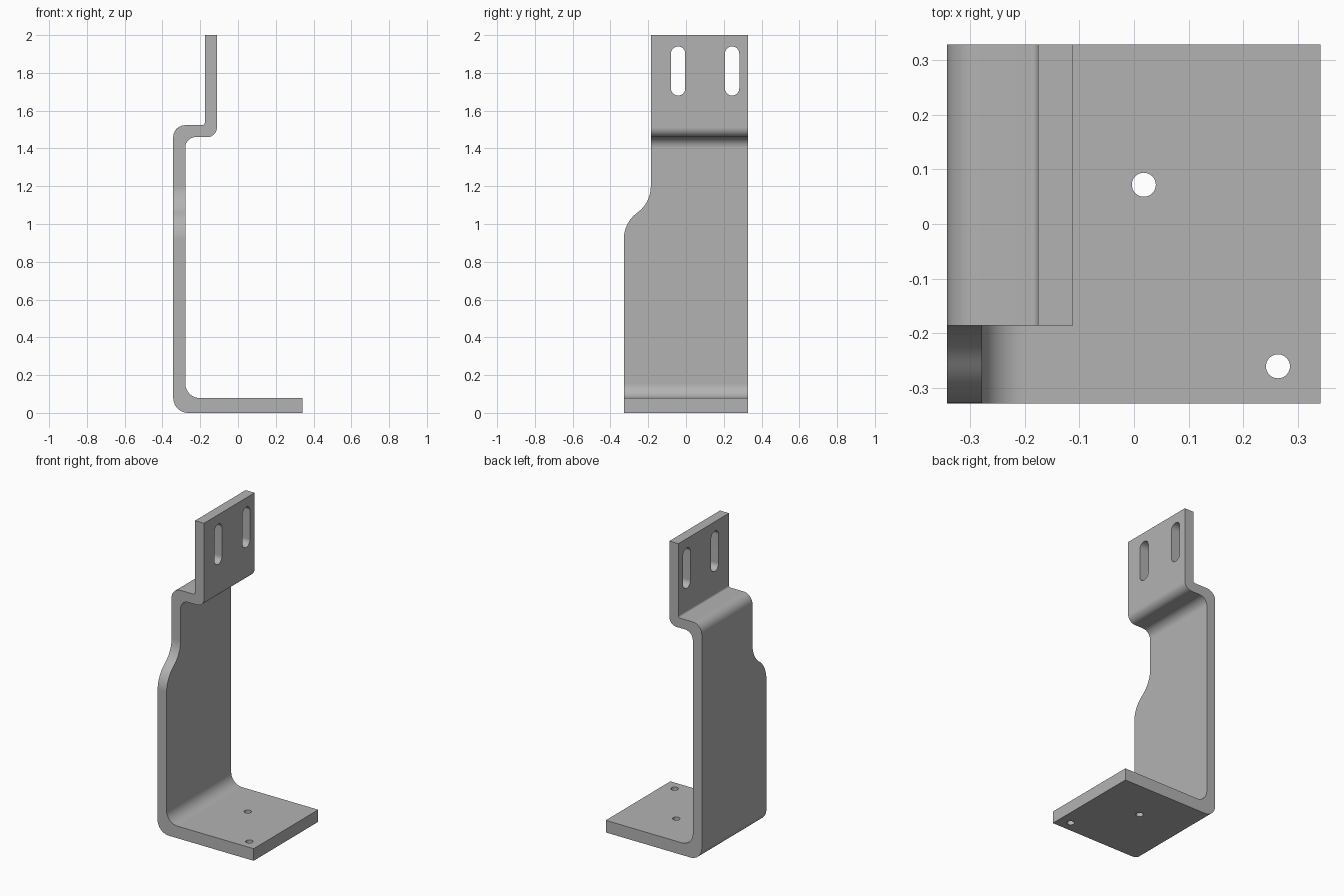
import bpy, bmesh, math
from mathutils import Vector

if "Cube" in bpy.data.objects:
    bpy.data.objects.remove(bpy.data.objects["Cube"], do_unlink=True)

# Material
steel = bpy.data.materials.new("grey_steel")
steel.use_nodes = True
GREY = (0.45, 0.45, 0.45, 1)
steel.diffuse_color = GREY
steel.node_tree.nodes["Principled BSDF"].inputs["Base Color"].default_value = GREY


def rounded(corners, steps=10):
    """Outline from (u, v, radius) corners, each filleted with an arc."""
    out = []
    for i, (u, v, r) in enumerate(corners):
        p = Vector((u, v))
        if r == 0:
            out.append(p)
            continue
        a = (Vector(corners[i - 1][:2]) - p).normalized()
        b = (Vector(corners[(i + 1) % len(corners)][:2]) - p).normalized()
        half = a.angle(b) / 2
        centre = p + (a + b).normalized() * r / math.sin(half)
        start = p + a * r / math.tan(half) - centre
        end = p + b * r / math.tan(half) - centre
        sweep = start.angle(end)
        for k in range(steps + 1):
            t = k / steps
            out.append(centre + (start * math.sin((1 - t) * sweep)
                                 + end * math.sin(t * sweep)) / math.sin(sweep))
    return out


def prism(name, outline, place, direction):
    """Extrude a flat outline into a closed solid."""
    bm = bmesh.new()
    face = bm.faces.new([bm.verts.new(place(u, v)) for u, v in outline])
    ext = bmesh.ops.extrude_face_region(bm, geom=[face])
    moved = [g for g in ext["geom"] if isinstance(g, bmesh.types.BMVert)]
    bmesh.ops.translate(bm, verts=moved, vec=direction)
    bmesh.ops.recalc_face_normals(bm, faces=bm.faces)
    mesh = bpy.data.meshes.new(name)
    bm.to_mesh(mesh)
    bm.free()
    mesh.materials.append(steel)
    obj = bpy.data.objects.new(name, mesh)
    bpy.context.collection.objects.link(obj)
    return obj


def circle(cu, cv, r, stretch=0, n=32):
    """Circle, or an upright slot when stretched."""
    pts = []
    for side in (0, 1):
        shift = stretch if side == 0 else -stretch
        for k in range(n // 2 + (1 if stretch else 0)):
            a = math.pi * (side + k / (n // 2))
            pts.append((cu + r * math.cos(a), cv + shift + r * math.sin(a)))
    return pts


# Bent plate: side profile swept across the depth
profile = rounded([
    (0.342, 0, 0), (0.342, 0.078, 0), (-0.279, 0.078, 0.078),
    (-0.279, 1.46, 0.055), (-0.112, 1.46, 0.05), (-0.112, 2, 0),
    (-0.176, 2, 0), (-0.176, 1.523, 0.013), (-0.343, 1.523, 0.063),
    (-0.343, 0, 0.08)])
bracket = prism("bent_bracket", profile, lambda x, z: (x, -0.329, z), (0, 0.658, 0))

# Front edge cut: S-curve narrowing the upright
arc_r, turn, n = 0.173, math.radians(54), 12
lower = [(-0.329 + arc_r * (1 - math.cos(turn * k / n)),
          0.92 + arc_r * math.sin(turn * k / n)) for k in range(n + 1)]
mid_y, mid_z = lower[-1]
upper = [(2 * mid_y - y, 2 * mid_z - z) for y, z in reversed(lower[:-1])]
notch = lower + upper + [(upper[-1][0], 2.2), (-0.5, 2.2), (-0.5, 0.92)]
cutters = [prism("edge_cutter", notch, lambda y, z: (-0.6, y, z), (1.2, 0, 0))]

# Mounting slots in the top tab
for y in (-0.042, 0.244):
    cutters.append(prism("slot_cutter", circle(y, 1.81, 0.038, 0.092),
                         lambda u, v: (-0.25, u, v), (0.3, 0, 0)))

# Bolt holes in the foot
for x, y in ((0.018, 0.072), (0.264, -0.261)):
    cutters.append(prism("hole_cutter", circle(x, y, 0.022),
                         lambda u, v: (u, v, -0.1), (0, 0, 0.3)))

# Apply the cuts
bpy.ops.object.select_all(action="DESELECT")
bpy.context.view_layer.objects.active = bracket
bracket.select_set(True)
for cutter in cutters:
    mod = bracket.modifiers.new("cut", "BOOLEAN")
    mod.operation = "DIFFERENCE"
    mod.solver = "EXACT"
    mod.object = cutter
    bpy.ops.object.modifier_apply(modifier=mod.name)
    bpy.data.objects.remove(cutter, do_unlink=True)

# Smooth bends, crisp plate edges
bpy.ops.object.shade_smooth_by_angle(angle=math.radians(30))
weighted = bracket.modifiers.new("flat_faces", "WEIGHTED_NORMAL")
weighted.keep_sharp = True
